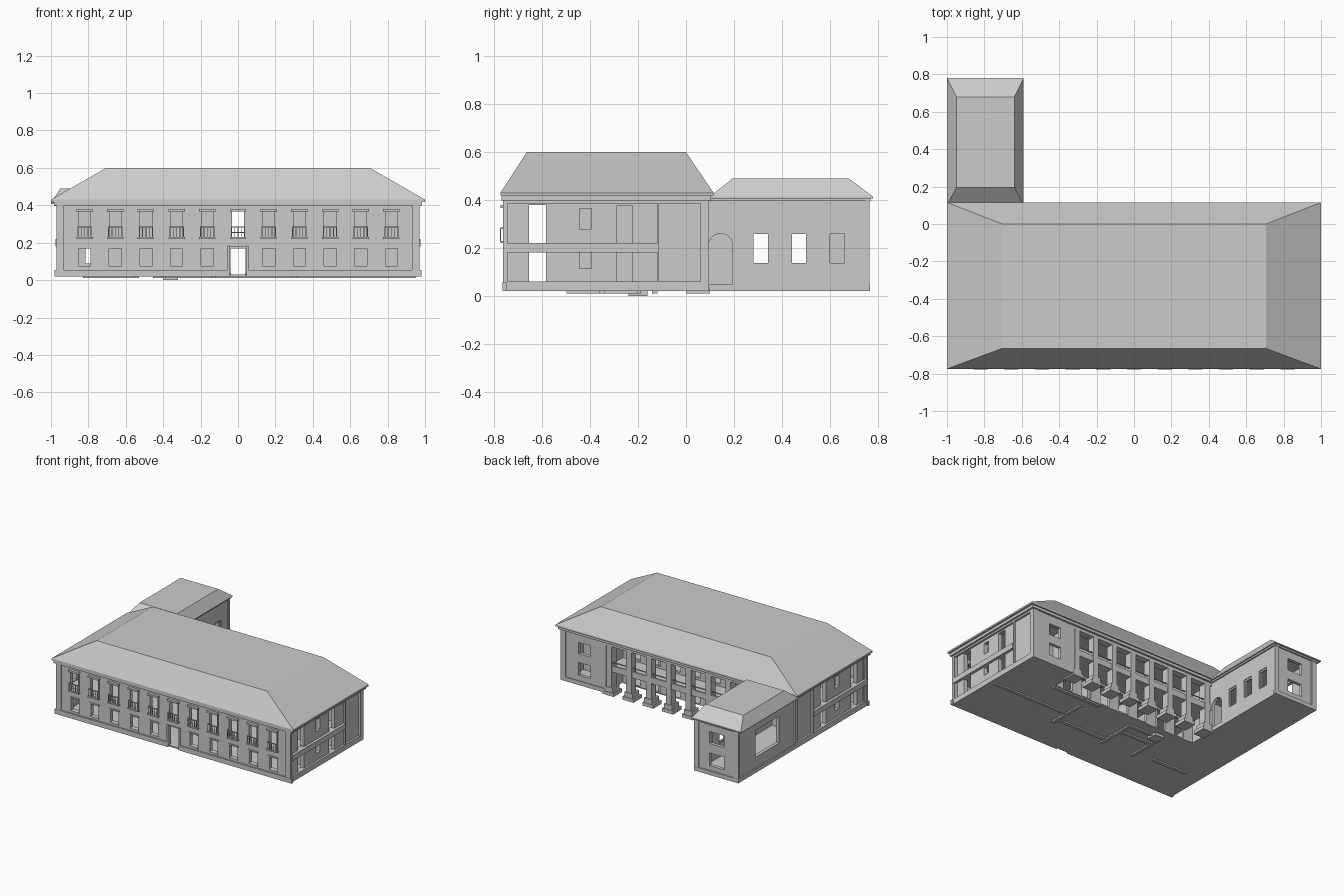
import bpy
import bmesh
import math

cube = bpy.data.objects.get("Cube")
if cube:
    bpy.data.objects.remove(cube, do_unlink=True)

plaster = bpy.data.materials.new("plain_grey")
plaster.use_nodes = True
GREY = (0.6, 0.6, 0.6, 1)
plaster.diffuse_color = GREY
plaster.node_tree.nodes["Principled BSDF"].inputs["Base Color"].default_value = GREY


def finish(name, bm):
    bmesh.ops.recalc_face_normals(bm, faces=bm.faces)
    mesh = bpy.data.meshes.new(name)
    bm.to_mesh(mesh)
    bm.free()
    mesh.materials.append(plaster)
    obj = bpy.data.objects.new(name, mesh)
    bpy.context.collection.objects.link(obj)
    return obj


def add_box(bm, x, y, z):
    """Box from three (low, high) ranges."""
    v = [bm.verts.new((a, b, c)) for a in x for b in y for c in z]
    for f in ((0, 1, 3, 2), (4, 6, 7, 5), (0, 4, 5, 1), (2, 3, 7, 6), (0, 2, 6, 4), (1, 5, 7, 3)):
        bm.faces.new([v[i] for i in f])


def boxes(name, items):
    bm = bmesh.new()
    for x, y, z in items:
        add_box(bm, x, y, z)
    return finish(name, bm)


def extrude(bm, faces, vec):
    res = bmesh.ops.extrude_face_region(bm, geom=faces, use_keep_orig=True)
    bmesh.ops.translate(bm, vec=vec, verts=[g for g in res["geom"] if isinstance(g, bmesh.types.BMVert)])


def wall(name, axis, pos, thick, span, z, holes=()):
    """Upright wall along an axis; each hole is (centre, width, bottom, top)."""
    bm = bmesh.new()
    rects = [(c - w / 2, c + w / 2, b, t) for c, w, b, t in holes]
    us = sorted({round(u, 4) for u in span} | {round(u, 4) for r in rects for u in r[:2]})
    zs = sorted({round(h, 4) for h in z} | {round(h, 4) for r in rects for h in r[2:]})
    grid = {}

    def vert(u, h):
        if (u, h) not in grid:
            grid[u, h] = bm.verts.new((u, pos, h) if axis == "x" else (pos, u, h))
        return grid[u, h]

    for u0, u1 in zip(us, us[1:]):
        for z0, z1 in zip(zs, zs[1:]):
            mu, mz = (u0 + u1) / 2, (z0 + z1) / 2
            if not any(a < mu < b and c < mz < d for a, b, c, d in rects):
                bm.faces.new([vert(u0, z0), vert(u1, z0), vert(u1, z1), vert(u0, z1)])
    extrude(bm, bm.faces[:], (0, thick, 0) if axis == "x" else (thick, 0, 0))
    bmesh.ops.dissolve_limit(bm, angle_limit=0.01, verts=bm.verts, edges=bm.edges)
    return finish(name, bm)


def hip_roof(name, eave_x, eave_y, top_x, top_y, eave_z, top_z, lip):
    """Hipped roof with a flat top and a thin vertical eave edge."""
    bm = bmesh.new()
    rings = []
    for xs, ys, h in ((eave_x, eave_y, eave_z - lip), (eave_x, eave_y, eave_z), (top_x, top_y, top_z)):
        corners = ((0, 0), (1, 0), (1, 1), (0, 1))
        rings.append([bm.verts.new((xs[i], ys[j], h)) for i, j in corners])
    for low, high in zip(rings, rings[1:]):
        for i in range(4):
            k = (i + 1) % 4
            bm.faces.new((low[i], low[k], high[k], high[i]))
    bm.faces.new(rings[0])
    bm.faces.new(rings[-1])
    return finish(name, bm)


FLOOR, TOP = 0.02, 0.415
FULL = (FLOOR, TOP)
BAY = 0.164
window_xs = [BAY * i for i in range(-5, 6)]

# Roofs
hip_roof("main_roof", (-1, 1), (-0.775, 0.115), (-0.705, 0.705), (-0.665, 0), 0.43, 0.6, 0.012)
hip_roof("wing_roof", (-1, -0.59), (0.1, 0.78), (-0.95, -0.64), (0.195, 0.68), 0.415, 0.49, 0.008)

# Front wall with two rows of windows and the central door
front = [(x, 0.075, 0.23, 0.37) for x in window_xs]
front += [(x, 0.065, 0.075, 0.17) for x in window_xs if abs(x) > 0.01]
front.append((0, 0.09, FLOOR, 0.18))
wall("front_wall", "x", -0.755, 0.03, (-0.96, 0.96), FULL, front)

# Upper window surrounds, railings, and lower window heads
surrounds, rails, heads = [], [], []
for x in window_xs:
    surrounds.append(((x - 0.044, x + 0.044), (-0.775, -0.75), (0.367, 0.38)))
    surrounds.append(((x - 0.044, x + 0.044), (-0.775, -0.75), (0.22, 0.23)))
    for s in (-1, 1):
        jamb = sorted((x + s * 0.032, x + s * 0.038))
        surrounds.append((jamb, (-0.762, -0.73), (0.23, 0.37)))
        rails.append((jamb, (-0.775, -0.755), (0.28, 0.286)))
    rails.append(((x - 0.038, x + 0.038), (-0.777, -0.772), (0.28, 0.286)))
    for i in range(-2, 3):
        bar = x + i * 0.018
        rails.append(((bar - 0.002, bar + 0.002), (-0.776, -0.773), (0.23, 0.28)))
    if abs(x) > 0.01:
        heads.append(((x - 0.039, x + 0.039), (-0.762, -0.75), (0.168, 0.178)))
        heads.append(((x - 0.036, x + 0.036), (-0.762, -0.75), (0.068, 0.075)))
boxes("upper_window_surrounds", surrounds)
boxes("balcony_railings", rails)
boxes("lower_window_heads", heads)
boxes("door_surround", [(sorted((s * 0.045, s * 0.055)), (-0.765, -0.75), (FLOOR, 0.185)) for s in (-1, 1)])

# End walls, with corner piers, floor band and frieze
end_holes = [(-0.62, 0.07, 0.06, 0.18), (-0.62, 0.07, 0.22, 0.38),
             (-0.42, 0.05, 0.115, 0.18), (-0.42, 0.05, 0.28, 0.365),
             (-0.257, 0.065, 0.06, 0.18), (-0.257, 0.065, 0.22, 0.375)]
for side, s in (("left", 1), ("right", -1)):
    wall(side + "_end_wall", "y", s * 0.955, -s * 0.03, (-0.755, 0.09), FULL, end_holes)
    face = sorted((s * 0.95, s * 0.97))
    trim = [(face, y, FULL) for y in ((-0.762, -0.745), (-0.12, -0.112), (0.06, 0.093))]
    trim += [(face, (-0.76, 0.09), (0.385, TOP)), (face, (-0.76, 0.09), (FLOOR, 0.06))]
    trim.append((sorted((s * 0.95, s * 0.975)), (-0.75, -0.12), (0.18, 0.22)))
    trim.append((sorted((s * 0.93, s * 0.97)), (-0.765, -0.75), FULL))
    boxes(side + "_end_trim", trim)

# Plinth and cornice
boxes("front_plinth", [(sorted((s * 0.055, s * 0.98)), (-0.767, -0.75), (FLOOR, 0.055)) for s in (-1, 1)])
boxes("main_cornice", [((-0.985, 0.985), (-0.77, 0.105), (0.398, 0.42))])

# Back wall of the closed bay and the recessed loggia
wall("back_bay_wall", "x", 0.09, -0.025, (0.6, 0.96), FULL,
     [(0.775, 0.1, 0.09, 0.185), (0.775, 0.1, 0.25, 0.335)])
boxes("back_bay_trim", [((0.93, 0.97), (0.08, 0.096), FULL), ((0.6, 0.97), (0.08, 0.096), (FLOOR, 0.05))])
wall("loggia_left_wall", "y", 0.6, 0.025, (-0.11, 0.09), FULL)
wall("loggia_right_wall", "y", -0.61, -0.025, (-0.11, 0.09), FULL)
doors = [(BAY * i, 0.08, b, t) for i in range(-3, 4) for b, t in ((0.03, 0.17), (0.22, 0.37))]
doors.append((-0.8, 0.03, 0.09, 0.17))
wall("loggia_back_wall", "x", -0.11, -0.02, (-0.95, 0.95), FULL, doors)

# Loggia pillars, footings, gallery and beam
pillar_xs = [BAY * (i + 0.5) for i in range(-4, 4)]
boxes("loggia_pillars", [((x - 0.022, x + 0.022), (0.035, 0.09), FULL) for x in pillar_xs])
boxes("pillar_footings", [((x - 0.045, x + 0.045), (0, 0.1), (0.01, 0.035)) for x in pillar_xs]
      + [((x - 0.033, x + 0.033), (0.015, 0.096), (0.035, 0.07)) for x in pillar_xs])
boxes("loggia_gallery", [((-0.61, 0.6), (-0.11, 0.085), (0.185, 0.205)),
                         ((-0.61, 0.6), (0.07, 0.085), (0.185, 0.23)),
                         ((-0.61, 0.6), (0.075, 0.082), (0.252, 0.258)),
                         ((-0.61, 0.6), (0.04, 0.09), (0.375, TOP))])

# Floors and inside walls
boxes("ground_floor", [((-0.965, 0.965), (-0.755, -0.11), (FLOOR, 0.03)),
                       ((0.6, 0.965), (-0.11, 0.09), (FLOOR, 0.03)),
                       ((-0.965, -0.61), (-0.11, 0.76), (FLOOR, 0.03))])
boxes("upper_floor", [((-0.94, 0.94), (-0.73, -0.12), (0.185, 0.215))])
wall("corridor_wall", "x", -0.5, 0.02, (-0.94, 0.94), (0.025, 0.4),
     [(0, 0.09, 0.03, 0.18), (0, 0.08, 0.22, 0.38), (-0.8, 0.03, 0.09, 0.17)])
boxes("cross_walls", [((x - 0.01, x + 0.01), (-0.49, -0.12), (0.025, 0.4))
                      for x in (-0.65, -0.3, -0.1, 0.1, 0.3, 0.65)])

# Foundation strips under the floor
strips = [((0.3, 0.95), -0.35), ((0.2, 0.6), -0.13), ((-0.4, -0.13), -0.3),
          ((-0.4, -0.13), -0.2), ((-0.83, -0.55), -0.45), ((-0.13, 0.3), -0.45)]
under = [(x, (y - 0.012, y + 0.012), (0.01, 0.022)) for x, y in strips]
under += [((x - 0.012, x + 0.012), (-0.5, -0.2), (0.01, 0.022)) for x in (-0.4, -0.13, 0.3)]
under.append(((-0.4, -0.32), (-0.24, -0.16), (0, 0.022)))
boxes("foundation_strips", under)

# Rear wing
wing_windows = [(y, 0.076, 0.13, 0.27) for y in (0.312, 0.472, 0.632)]
wall("wing_left_wall", "y", -0.61, -0.025, (0.09, 0.76), FULL, wing_windows + [(0.145, 0.1, 0.05, 0.27)])
wall("wing_right_wall", "y", -0.96, 0.025, (0.09, 0.76), FULL, [(0.41, 0.28, 0.13, 0.33)])
wall("wing_back_wall", "x", 0.76, -0.025, (-0.96, -0.61), FULL,
     [(-0.785, 0.12, 0.085, 0.18), (-0.785, 0.12, 0.25, 0.34)])
boxes("wing_cornice", [((-0.985, -0.6), (0.1, 0.77), (0.395, 0.41))])
boxes("wing_trim", [((-0.968, -0.604), (0.75, 0.768), (FLOOR, 0.05)),
                    ((-0.97, -0.95), (0.09, 0.768), (FLOOR, 0.05)),
                    ((-0.97, -0.93), (0.75, 0.767), FULL),
                    ((-0.64, -0.605), (0.75, 0.767), FULL)])

# Wing window frames
frames = []
for c, w, b, t in wing_windows:
    deep = (-0.628, -0.616)
    for s in (-1, 1):
        frames.append((deep, sorted((c + s * (w / 2 - 0.008), c + s * w / 2)), (b, t)))
    frames += [(deep, (c - w / 2, c + w / 2), z) for z in ((b, b + 0.008), (t - 0.012, t))]
boxes("wing_window_frames", frames)

# Arched doorway beside the loggia
bm = bmesh.new()
outline = [(0.095, 0.27), (0.195, 0.27)]
outline += [(0.145 + 0.05 * math.cos(a), 0.21 + 0.05 * math.sin(a))
            for a in (math.pi * i / 12 for i in range(13))]
extrude(bm, [bm.faces.new([bm.verts.new((-0.61, y, z)) for y, z in outline])], (-0.025, 0, 0))
finish("arch_head", bm)
